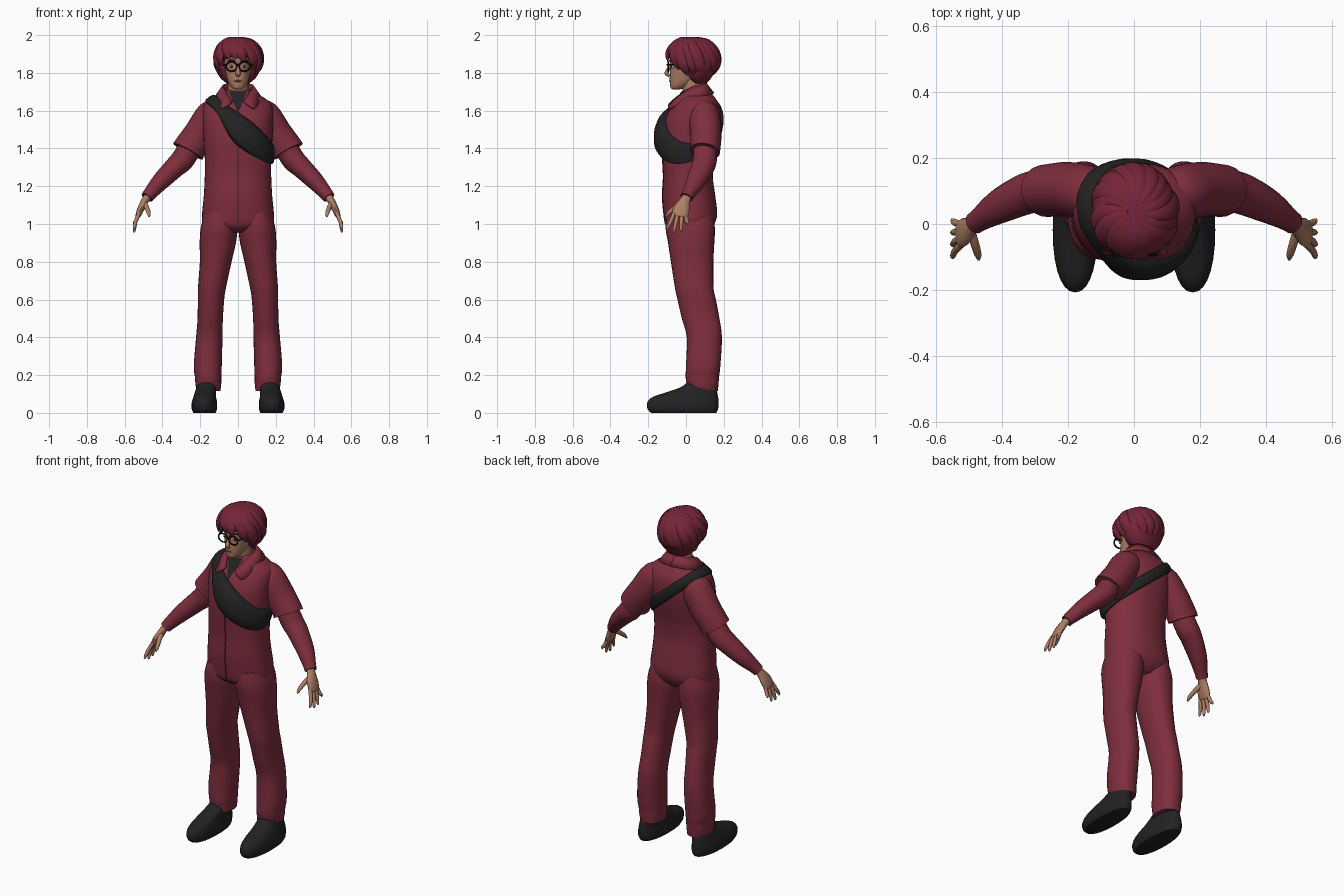
import bpy
import bmesh
from math import sin, cos, pi, copysign
from mathutils import Vector
from mathutils.bvhtree import BVHTree

if "Cube" in bpy.data.objects:
    bpy.data.objects.remove(bpy.data.objects["Cube"])


def material(name, *rgb):
    mat = bpy.data.materials.new(name)
    mat.use_nodes = True
    mat.diffuse_color = (*rgb, 1)
    mat.node_tree.nodes["Principled BSDF"].inputs["Base Color"].default_value = (*rgb, 1)
    return mat


SUIT = material("maroon cloth", .21, .027, .047)
SEAM = material("dark maroon seam", .07, .01, .02)
HAIR = material("crimson hair", .18, .019, .04)
SKIN = material("tan skin", .42, .21, .13)
LIPS = material("lip brown", .26, .10, .07)
BLACK = material("soft black", .016, .016, .017)
FRAME = material("glasses black", .004, .004, .004)
WHITE = material("eye white", .6, .57, .53)


def finish(name, bm, mat):
    bmesh.ops.recalc_face_normals(bm, faces=bm.faces)
    me = bpy.data.meshes.new(name)
    bm.to_mesh(me)
    bm.free()
    me.materials.append(mat)
    me.shade_smooth()
    me.set_sharp_from_angle(angle=.9)
    ob = bpy.data.objects.new(name, me)
    bpy.context.collection.objects.link(ob)
    return ob


def skin(name, rings, mat, closed=False):
    """Bridge rings of points; cap the ends unless the loop is closed."""
    bm = bmesh.new()
    loops = [[bm.verts.new(p) for p in ring] for ring in rings]
    pairs = list(zip(loops, loops[1:]))
    if closed:
        pairs.append((loops[-1], loops[0]))
    else:
        bm.faces.new(loops[0])
        bm.faces.new(loops[-1])
    n = len(loops[0])
    for a, b in pairs:
        for i in range(n):
            bm.faces.new((a[i], a[(i + 1) % n], b[(i + 1) % n], b[i]))
    return finish(name, bm, mat)


def smooth_rows(rows, steps=4):
    """Catmull-Rom interpolation of every column."""
    out = []
    for i in range(len(rows) - 1):
        quad = [rows[max(i - 1, 0)], rows[i], rows[i + 1], rows[min(i + 2, len(rows) - 1)]]
        for k in range(steps):
            t = k / steps
            out.append([b + .5 * t * (c - a + t * (2 * a - 5 * b + 4 * c - d + t * (3 * (b - c) + d - a)))
                        for a, b, c, d in zip(*quad)])
    return out + [list(rows[-1])]


def stack(name, rows, mat, side=1, power=.9, n=28):
    """Loft of level slices: z, centre x, half width, front y, back y."""
    rings = []
    for z, cx, hw, yf, yb in smooth_rows(rows):
        ring = []
        for i in range(n):
            a = 2 * pi * i / n
            c, s = [copysign(abs(v) ** power, v) for v in (cos(a), sin(a))]
            ring.append((side * (cx + hw * c), (yf + yb) / 2 + (yb - yf) / 2 * s, z))
        rings.append(ring)
    return skin(name, rings, mat)


def limb(name, rows, mat, ref=(0, 1, 0), side=1, n=14):
    """Tube along a path: x, y, z, radius along ref, radius across."""
    rows = smooth_rows(rows)
    pts = [Vector(r[:3]) for r in rows]
    rings = []
    for i, (p, r) in enumerate(zip(pts, rows)):
        t = (pts[min(i + 1, len(pts) - 1)] - pts[max(i - 1, 0)]).normalized()
        a = Vector(ref)
        a = (a - t * a.dot(t)).normalized()
        b = t.cross(a)
        ring = [p + a * r[3] * cos(2 * pi * k / n) + b * r[4] * sin(2 * pi * k / n) for k in range(n)]
        rings.append([(side * v.x, v.y, v.z) for v in ring])
    return skin(name, rings, mat)


def ball(name, loc, size, mat):
    bm = bmesh.new()
    bmesh.ops.create_uvsphere(bm, u_segments=16, v_segments=10, radius=1)
    for v in bm.verts:
        v.co = Vector(loc) + Vector([a * b for a, b in zip(v.co, size)])
    return finish(name, bm, mat)


# Torso of the jumpsuit
torso = stack("torso", [
    (.955, 0, .09, -.06, .11), (.99, 0, .18, -.105, .145), (1.05, 0, .19, -.117, .165),
    (1.15, 0, .181, -.125, .155), (1.25, 0, .176, -.12, .142), (1.35, 0, .176, -.125, .15),
    (1.45, 0, .182, -.128, .172), (1.55, 0, .187, -.112, .186), (1.62, 0, .183, -.075, .18),
    (1.66, 0, .15, -.045, .16), (1.695, 0, .09, -.025, .13), (1.71, 0, .06, -.01, .1)], SUIT, n=40)
body = BVHTree.FromPolygons([v.co for v in torso.data.vertices],
                            [list(p.vertices) for p in torso.data.polygons])


def on_chest(x, z, lift):
    """Point just in front of the torso; the ray is nudged off the mesh edges."""
    hit = body.ray_cast(Vector((x + .0007, -1, z + .0003)), Vector((0, 1, 0)))[0]
    return Vector((x, hit.y - lift, z))


# Front zip line and dark undershirt in the open neck
limb("front_zip", [(*on_chest(0, 1 + .029 * i, 0), .003, .003) for i in range(21)], SEAM, (1, 0, 0), n=6)
bm = bmesh.new()
grid = [[bm.verts.new(on_chest(u * k * .0015, 1.585 + .0145 * k, .005)) for u in range(-4, 5)]
        for k in range(9)]
for low, high in zip(grid, grid[1:]):
    for i in range(8):
        bm.faces.new((low[i], low[i + 1], high[i + 1], high[i]))
bmesh.ops.remove_doubles(bm, verts=bm.verts, dist=.0005)
finish("undershirt", bm, BLACK)

for side, word in ((1, "left_"), (-1, "right_")):
    # Trouser leg and shoe
    stack(word + "leg", [
        (1.06, .095, .08, -.1, .14), (.98, .1, .097, -.108, .153), (.9, .107, .096, -.095, .15),
        (.8, .118, .084, -.08, .145), (.66, .138, .074, -.058, .146), (.6, .143, .07, -.045, .158),
        (.5, .147, .067, -.022, .177), (.4, .152, .07, .004, .19), (.25, .16, .074, 0, .182),
        (.19, .158, .07, -.002, .175), (.15, .157, .068, .004, .172), (.115, .155, .062, .004, .168)],
        SUIT, side)
    stack(word + "shoe", [
        (0, .177, .058, -.185, .16), (.02, .178, .067, -.203, .17), (.055, .178, .067, -.205, .172),
        (.085, .176, .06, -.175, .17), (.11, .172, .056, -.1, .165), (.14, .165, .054, -.02, .16),
        (.17, .16, .05, .01, .155)], BLACK, side)

    # Short sleeve over a long sleeve
    limb(word + "sleeve", [
        (.09, .09, 1.60, .065, .055), (.135, .095, 1.575, .082, .085), (.2, .105, 1.48, .083, .085),
        (.25, .103, 1.41, .08, .086), (.265, .1, 1.385, .08, .088)], SUIT, side=side, n=24)
    limb(word + "forearm", [
        (.24, .1, 1.43, .06, .06), (.29, .1, 1.345, .064, .062), (.335, .088, 1.30, .062, .056),
        (.41, .052, 1.225, .052, .047), (.465, .015, 1.162, .036, .036), (.482, .003, 1.14, .034, .033)],
        SUIT, side=side, n=20)

    # Hand with four fingers and a thumb
    limb(word + "palm", [
        (.47, .01, 1.155, .025, .022), (.492, -.005, 1.125, .028, .02), (.512, -.022, 1.085, .042, .019),
        (.527, -.032, 1.05, .042, .015), (.53, -.035, 1.038, .034, .01)], SKIN, side=side)
    for i, finger in enumerate(("index", "middle", "ring", "little")):
        y = -.062 + .02 * i
        tip_y, tip_z = -.098 + .036 * i, (.97, .955, .96, .995)[i]
        limb(word + finger + "_finger", [
            (.522, y, 1.06, .010, .011), (.541, (y + tip_y) / 2, 1.015, .0105, .0105),
            (.549, tip_y, tip_z + .012, .008, .008), (.549, tip_y, tip_z, .003, .003)],
            SKIN, side=side, n=10)
    limb(word + "thumb", [
        (.495, -.02, 1.11, .014, .016), (.482, -.06, 1.085, .013, .013),
        (.473, -.092, 1.058, .011, .01), (.47, -.108, 1.038, .004, .004)], SKIN, (1, 0, 0), side, 10)

    # Folded collar flap
    bm = bmesh.new()
    rows = [(0, .105, 1.742, 0, .145, 1.69), (.055, .092, 1.74, .085, .12, 1.685),
            (.078, .05, 1.73, .12, .06, 1.67), (.066, .0, 1.705, .115, -.01, 1.65),
            (.046, -.045, 1.672, .09, -.085, 1.612), (.03, -.072, 1.65, .05, -.09, 1.632)]
    strip = [[bm.verts.new((side * r[k], r[k + 1], r[k + 2])) for k in (0, 3)] for r in smooth_rows(rows)]
    for a, b in zip(strip, strip[1:]):
        bm.faces.new((a[0], a[1], b[1], b[0]))
    flap = finish(word + "collar", bm, SUIT)
    thickness = flap.modifiers.new("thickness", "SOLIDIFY")
    thickness.thickness = .012
    thickness.offset = 0

    # Eye, brow and round lens rim with its arm
    x = side * .034
    ball(word + "eye", (x, -.069, 1.833), (.014, .01, .008), WHITE)
    ball(word + "pupil", (x, -.078, 1.833), (.006, .003, .006), FRAME)
    limb(word + "brow", [(.014, -.086, 1.862, .004, .004), (.034, -.08, 1.869, .005, .005),
                         (.055, -.062, 1.862, .003, .003)], HAIR, side=side, n=8)
    hub = Vector((x, -.094, 1.834))
    rim = [hub + Vector((.029 * cos(i * pi / 12), 0, .025 * sin(i * pi / 12))) for i in range(24)]
    skin(word + "lens_rim", [[p + (p - hub).normalized() * .0045 * cos(k * pi / 3)
                              + Vector((0, .0045 * sin(k * pi / 3), 0)) for k in range(6)]
                             for p in rim], FRAME, closed=True)
    limb(word + "glasses_arm", [(.062, -.094, 1.842, .004, .004), (.074, -.06, 1.842, .004, .004),
                                (.078, .03, 1.838, .004, .004)], FRAME, (0, 0, 1), side, 8)

limb("glasses_bridge", [(-.007, -.094, 1.84, .004, .004), (0, -.1, 1.843, .004, .004),
                        (.007, -.094, 1.84, .004, .004)], FRAME, n=8)

# Neck, head, nose and mouth
limb("neck", [(0, .06, 1.58, .06, .058), (0, .05, 1.66, .058, .058), (0, .035, 1.72, .055, .055),
              (0, .03, 1.78, .055, .055)], SKIN, n=20)
stack("head", [
    (1.713, 0, .018, -.072, -.03), (1.722, 0, .033, -.082, .0), (1.75, 0, .051, -.086, .05),
    (1.79, 0, .063, -.086, .09), (1.835, 0, .071, -.083, .11), (1.89, 0, .074, -.086, .12),
    (1.94, 0, .062, -.06, .1)], SKIN, power=.95)
limb("nose", [(0, -.078, 1.85, .008, .007), (0, -.094, 1.82, .009, .009), (0, -.102, 1.797, .011, .014),
              (0, -.088, 1.784, .006, .01)], SKIN, n=12)
ball("mouth", (0, -.083, 1.757), (.022, .006, .005), LIPS)

# Hair: a full cap with swirling locks laid over it
stack("hair_cap", [
    (1.745, 0, .06, .03, .11), (1.775, 0, .095, .005, .135), (1.82, 0, .118, -.01, .16),
    (1.86, 0, .12, -.025, .17), (1.885, 0, .121, -.085, .172), (1.92, 0, .118, -.1, .168),
    (1.955, 0, .097, -.082, .147), (1.98, 0, .062, -.05, .11), (1.99, 0, .025, -.01, .06)],
    HAIR, power=1)
LOCKS = 18
for i in range(LOCKS):
    end = 2 * pi * i / LOCKS + .1
    drop = min(max((sin(end) + .8) / .45, 0), 1)
    last = 1.5 + .75 * drop + .1 * sin(i * 2.4)
    rows = []
    for k in range(6):
        th = .15 + (last - .15) * k / 5
        a = end - .6 * (1 - k / 5)
        flare = 1 + .05 * sin(i * 1.9)
        pinch = (.3, .8, 1, 1, .85, .2)[k]
        rows.append((.118 * flare * cos(a) * sin(th), .035 + .137 * sin(a) * sin(th),
                     1.865 + .122 * cos(th), .034 * pinch, .017 * pinch))
    limb("hair_lock", rows, HAIR, (-sin(end - .2), cos(end - .2), 0), n=10)

# Sling bag: a strap around the torso that swells into a pouch in front
u = Vector((.33, 0, -.285)).normalized()
back = Vector((0, 1, 0))
up = Vector((-u.z, 0, u.x))
centre = Vector((.012, .03, 1.527))
rings = []
for i in range(72):
    t = 2 * pi * i / 72
    out = u * cos(t) + back * sin(t)
    swell = max(0, cos(t + 1.2)) ** 2
    half, depth, sag = .03 + .042 * swell, .014 + .034 * swell, -.022 * swell
    ring = []
    for k in range(12):
        a = 2 * pi * k / 12
        c, s = [copysign(abs(v) ** .6, v) for v in (cos(a), sin(a))]
        base = centre + up * (sag + half * c)
        hit = body.ray_cast(base + out, -out)[0] or base + out * .2
        ring.append(hit + out * (depth * max(s, -.4)))
    rings.append(ring)
skin("sling_bag", rings, BLACK, closed=True)
